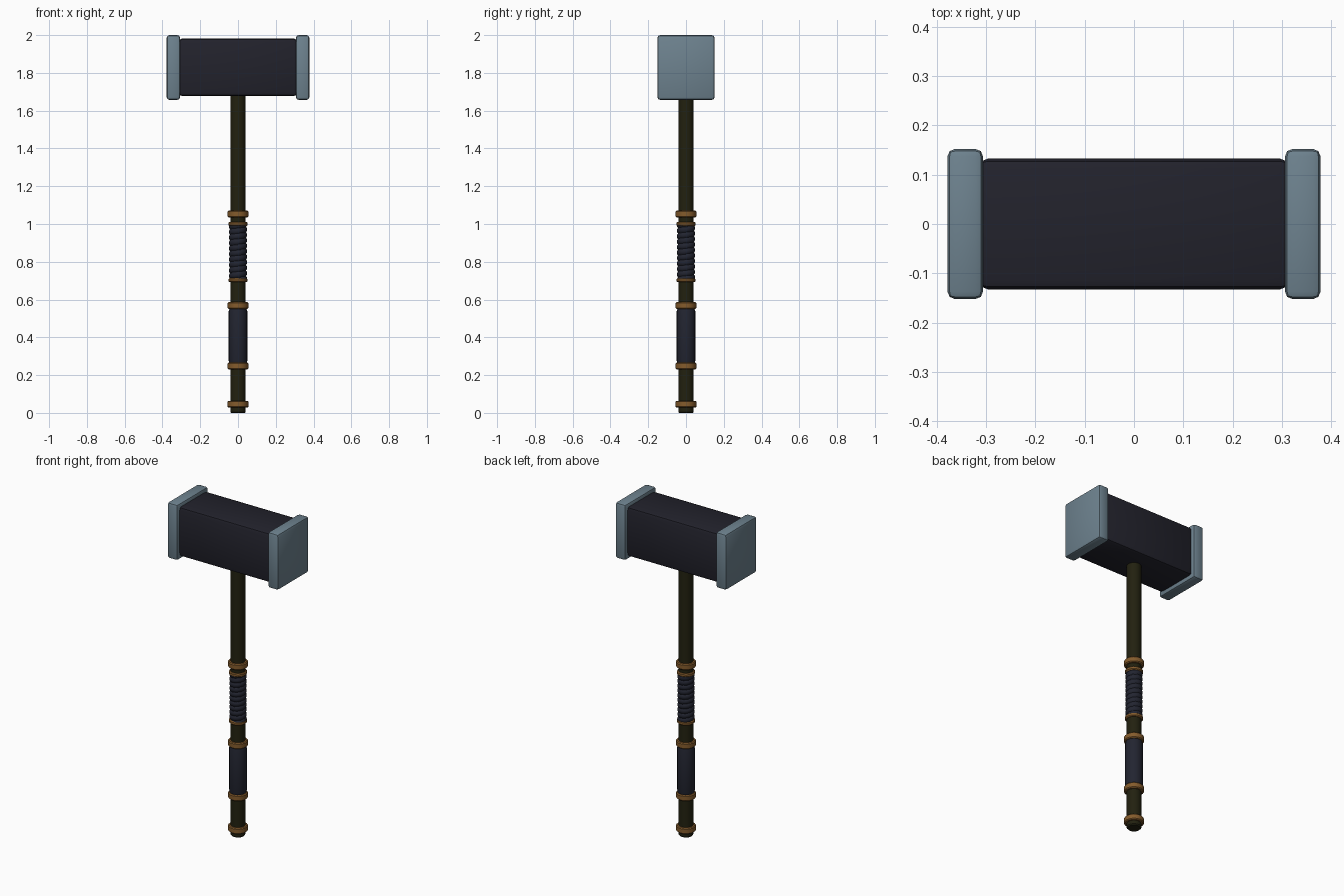
import bpy, bmesh, math

if "Cube" in bpy.data.objects:
    bpy.data.objects.remove(bpy.data.objects["Cube"])


def material(name, rgb):
    m = bpy.data.materials.new(name)
    m.diffuse_color = (*rgb, 1)
    m.use_nodes = True
    m.node_tree.nodes["Principled BSDF"].inputs["Base Color"].default_value = m.diffuse_color
    return m


STEEL = material("blue grey steel", (0.155, 0.225, 0.275))
IRON = material("dark iron", (0.016, 0.016, 0.025))
WOOD = material("dark olive wood", (0.016, 0.015, 0.005))
LEATHER = material("navy leather", (0.016, 0.018, 0.030))
BRASS = material("brass", (0.23, 0.105, 0.025))


def finish(bm, name, mat, angle=35):
    bmesh.ops.recalc_face_normals(bm, faces=bm.faces)
    me = bpy.data.meshes.new(name)
    bm.to_mesh(me)
    bm.free()
    ob = bpy.data.objects.new(name, me)
    bpy.context.collection.objects.link(ob)
    me.materials.append(mat)
    bpy.ops.object.select_all(action='DESELECT')
    ob.select_set(True)
    bpy.context.view_layer.objects.active = ob
    bpy.ops.object.shade_smooth_by_angle(angle=math.radians(angle))
    return ob


def block(name, lo, hi, bevel, mat):
    bm = bmesh.new()
    bmesh.ops.create_cube(bm, size=1)
    for v in bm.verts:
        v.co = [(a + b) / 2 + c * (b - a) for a, b, c in zip(lo, hi, v.co)]
    bmesh.ops.bevel(bm, geom=bm.edges[:], offset=bevel, segments=2,
                    profile=0.5, affect='EDGES')
    return finish(bm, name, mat, 30)


def tube(name, rows, mat, sides=24, radius=None):
    """Capped lathe; rows are (radius, z), or an offset via radius(angle, z)."""
    bm = bmesh.new()
    rings = []
    for r, z in rows:
        ring = []
        for i in range(sides):
            a = math.tau * i / sides
            q = radius(a, z) if radius else r
            ring.append(bm.verts.new((q * math.cos(a), q * math.sin(a), z)))
        rings.append(ring)
    for lo, hi in zip(rings, rings[1:]):
        for i in range(sides):
            j = (i + 1) % sides
            bm.faces.new((lo[i], lo[j], hi[j], hi[i]))
    bm.faces.new(rings[0])
    bm.faces.new(rings[-1])
    return finish(bm, name, mat)


# Head and its two striking plates
block("head_block", (-0.315, -0.133, 1.677), (0.315, 0.133, 1.982), 0.02, IRON)
for side, x in (("left", -0.342), ("right", 0.342)):
    block(side + "_striking_plate", (x - 0.036, -0.152, 1.657),
          (x + 0.036, 0.152, 2.0), 0.015, STEEL)

# Shaft
tube("shaft", [(0.036, 0), (0.041, 0.006), (0.041, 1.70)], WOOD)

# Brass collars: centre height, half height, radius
for n, (z, h, r) in enumerate([(0.046, 0.018, 0.055), (0.248, 0.018, 0.055),
                               (0.568, 0.018, 0.055), (0.703, 0.011, 0.050),
                               (1.0, 0.011, 0.050), (1.053, 0.018, 0.055)]):
    tube("collar_%d" % (n + 1), [(r - 0.005, z - h), (r, z - h + 0.005),
                                 (r, z + h - 0.005), (r - 0.005, z + h)], BRASS)

# Smooth lower grip
tube("lower_grip", [(0.045, 0.262), (0.049, 0.276), (0.049, 0.538),
                    (0.045, 0.552)], LEATHER)

# Spiral-wrapped upper grip
PITCH = 0.029


def wrap_radius(a, z):
    return 0.0405 + 0.0075 * math.sqrt(abs(math.sin(math.pi * z / PITCH - a / 2)))


tube("wrapped_grip", [(0, 0.703 + 0.297 * i / 100) for i in range(101)],
     LEATHER, 32, wrap_radius)
